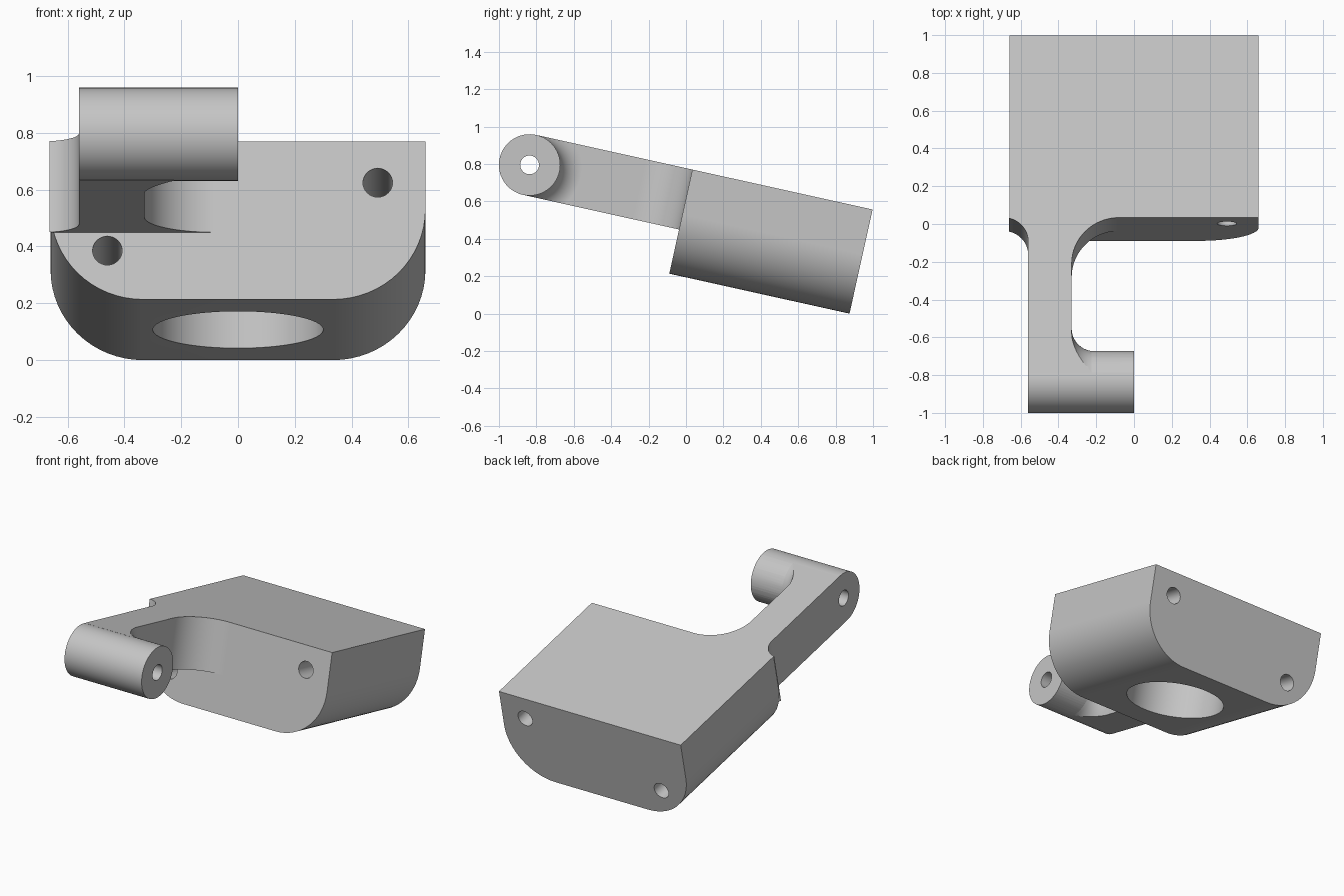
import bpy, bmesh, math
from mathutils import Matrix, Vector

cube = bpy.data.objects.get("Cube")
if cube:
    bpy.data.objects.remove(cube, do_unlink=True)

# Main dimensions in the untilted frame (origin on the top front edge)
HALF_W, LENGTH, DEPTH, CORNER = 0.66, 0.987, 0.57, 0.325
ARM_OUT, ARM_IN, ARM_T = -0.56, -0.33, 0.328
BARREL_Y, BARREL_R = -0.855, ARM_T / 2
FLARE = 0.12
SIDES = 64

grey = bpy.data.materials.new("light_grey")
grey.use_nodes = True
grey.diffuse_color = (0.56, 0.56, 0.56, 1)
bsdf = next(n for n in grey.node_tree.nodes if n.type == 'BSDF_PRINCIPLED')
bsdf.inputs["Base Color"].default_value = grey.diffuse_color


def arc(cx, cy, r, a0, a1, n=16):
    angles = [math.radians(a0 + (a1 - a0) * i / n) for i in range(n + 1)]
    return [(cx + r * math.cos(a), cy + r * math.sin(a)) for a in angles]


def loft(name, rings):
    """Closed solid through a list of matching rings."""
    bm = bmesh.new()
    loops = [[bm.verts.new(p) for p in ring] for ring in rings]
    for a, b in zip(loops, loops[1:]):
        for i in range(len(a)):
            j = (i + 1) % len(a)
            bm.faces.new((a[i], a[j], b[j], b[i]))
    bm.faces.new(loops[0][::-1])
    bm.faces.new(loops[-1])
    bmesh.ops.recalc_face_normals(bm, faces=bm.faces)
    mesh = bpy.data.meshes.new(name)
    bm.to_mesh(mesh)
    bm.free()
    mesh.materials.append(grey)
    ob = bpy.data.objects.new(name, mesh)
    bpy.context.collection.objects.link(ob)
    return ob


def lathe(name, profile):
    """Revolve (x, radius) pairs around the barrel axis."""
    return loft(name, [[(x, BARREL_Y + y, z - BARREL_R)
                        for y, z in arc(0, 0, r, 0, 360, SIDES)[:-1]]
                       for x, r in profile])


def boolean(target, tool, operation):
    mod = target.modifiers.new("cut", 'BOOLEAN')
    mod.operation, mod.solver, mod.object = operation, 'EXACT', tool
    bpy.context.view_layer.objects.active = target
    bpy.ops.object.modifier_apply(modifier=mod.name)
    bpy.data.objects.remove(tool, do_unlink=True)


# Mounting block with two rounded lower corners
section = [(HALF_W, 0), (-HALF_W, 0)]
section += arc(CORNER - HALF_W, CORNER - DEPTH, CORNER, 180, 270)
section += arc(HALF_W - CORNER, CORNER - DEPTH, CORNER, 270, 360)
body = loft("hinge_bracket", [[(x, y, z) for x, z in section] for y in (0, LENGTH)])

# Arm with concave blends into the block
plan = [(ARM_IN, BARREL_Y + 0.01), (ARM_IN, -0.25)]
plan += arc(ARM_IN + 0.25, -0.25, 0.25, 180, 90)[1:]
plan += [(-0.1, 0.1), (-0.6, 0.1), (-0.655, 0.002)]
plan += arc(ARM_OUT - 0.13, -0.13, 0.13, 78, 0)
plan += [(ARM_OUT, BARREL_Y + 0.01)]
arm = loft("arm", [[(x, y, z) for x, y in plan] for z in (-ARM_T, 0)])
boolean(body, arm, 'UNION')

# Flared blend between arm and barrel, trimmed to the arm thickness
flare = lathe("flare", [(ARM_IN - 0.1, BARREL_R + FLARE)]
              + arc(ARM_IN + FLARE, BARREL_R + FLARE - 0.001, FLARE, 180, 270, 12)
              + [(ARM_IN + FLARE, BARREL_R / 2)])
trim = loft("trim", [[(x, y, z) for x, y in ((-0.5, BARREL_Y + 0.01), (0, BARREL_Y + 0.01),
                                             (0, -0.4), (-0.5, -0.4))]
                     for z in (-ARM_T, 0)])
boolean(flare, trim, 'INTERSECT')
boolean(body, flare, 'UNION')

# Hinge barrel and its pin hole
boolean(body, lathe("barrel", [(ARM_OUT, BARREL_R), (0, BARREL_R)]), 'UNION')
boolean(body, lathe("pin_hole", [(ARM_OUT - 0.1, 0.05), (0.1, 0.05)]), 'DIFFERENCE')

# Two through holes from front to back
for cx, cz in ((0.492, -0.149), (-0.46, -0.394)):
    ring = arc(cx, cz, 0.052, 0, 360, 32)[:-1]
    hole = loft("bolt_hole", [[(x, y, z) for x, z in ring] for y in (-0.1, LENGTH + 0.1)])
    boolean(body, hole, 'DIFFERENCE')

# Round blind pocket in the underside
ring = arc(0, LENGTH / 2, 0.3, 0, 360, SIDES)[:-1]
pocket = loft("pocket", [[(x, y, z) for x, y in ring] for z in (-DEPTH - 0.1, -DEPTH + 0.4)])
boolean(body, pocket, 'DIFFERENCE')

# Tilt the whole bracket into place
body.data.transform(Matrix.Translation(Vector((0, 0.034, 0.77)))
                    @ Matrix.Rotation(math.radians(-12.5), 4, 'X'))

# Smooth the curved walls, keep the edges crisp
bpy.ops.object.select_all(action='DESELECT')
body.select_set(True)
bpy.context.view_layer.objects.active = body
bpy.ops.object.shade_smooth_by_angle(angle=math.radians(25))
weighted = body.modifiers.new("weighted_normals", 'WEIGHTED_NORMAL')
weighted.keep_sharp = True
